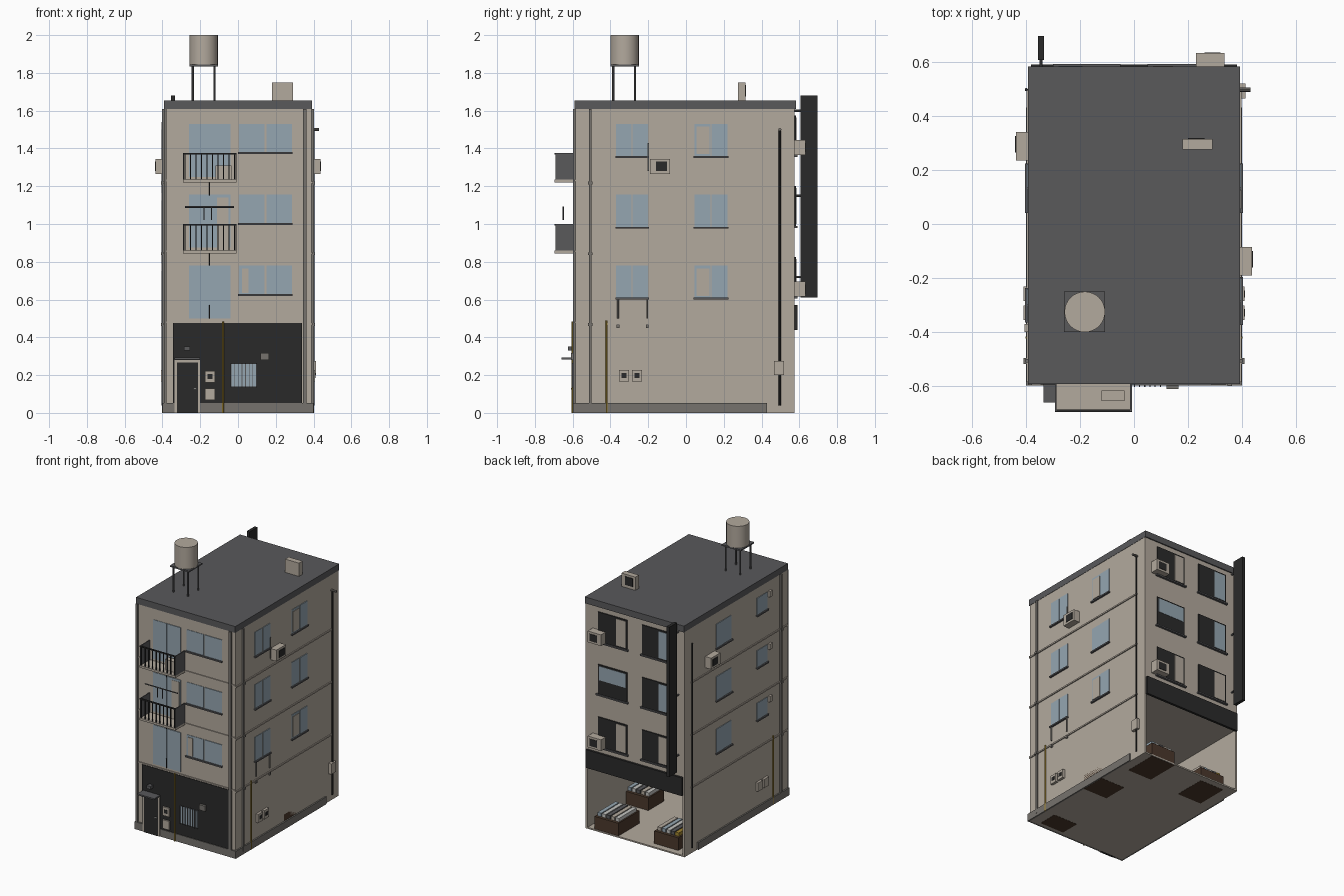
import bpy
import bmesh
import math
from mathutils import Vector

if "Cube" in bpy.data.objects:
    bpy.data.objects.remove(bpy.data.objects["Cube"], do_unlink=True)


def material(name, red, green, blue):
    mat = bpy.data.materials.new(name)
    mat.use_nodes = True
    mat.diffuse_color = (red, green, blue, 1)
    mat.node_tree.nodes["Principled BSDF"].inputs["Base Color"].default_value = (red, green, blue, 1)
    return mat


BEIGE = material("wall_beige", .45, .40, .34)
SLATE = material("roof_slate", .10, .10, .105)
BLACK = material("charcoal", .023, .023, .023)
GREY = material("plinth_grey", .18, .17, .155)
GLASS = material("glass_blue", .30, .38, .44)
BROWN = material("crate_brown", .07, .04, .025)
YELLOW = material("gas_pipe_yellow", .35, .23, .03)
WHITE = material("goods_white", .55, .55, .53)

# Half width and the front and back wall planes
SIDE, FRONT, BACK = .39, -.585, .575
FLOORS = (0, .375, .75)


def finish(name, bm, mat):
    mesh = bpy.data.meshes.new(name)
    bm.to_mesh(mesh)
    bm.free()
    mesh.materials.append(mat)
    obj = bpy.data.objects.new(name, mesh)
    bpy.context.collection.objects.link(obj)
    return obj


def box(name, xs, ys, zs, mat):
    bm = bmesh.new()
    bmesh.ops.create_cube(bm, size=1)
    for v in bm.verts:
        v.co = [sum(r) / 2 + c * abs(r[1] - r[0]) for r, c in zip((xs, ys, zs), v.co)]
    return finish(name, bm, mat)


def pipe(name, start, end, radius, mat, sides=8):
    start, end = Vector(start), Vector(end)
    bm = bmesh.new()
    bmesh.ops.create_cone(bm, cap_ends=True, segments=sides, radius1=radius,
                          radius2=radius, depth=(end - start).length)
    obj = finish(name, bm, mat)
    obj.location = (start + end) / 2
    obj.rotation_euler = (end - start).to_track_quat("Z", "Y").to_euler()
    return obj


def on_wall(name, wall, us, zs, mat, out=.006, start=-.002):
    """Block standing out from a wall; us runs along it, out is how far it sticks out."""
    if wall in ("front", "back"):
        plane, sign = (FRONT, -1) if wall == "front" else (BACK, 1)
        return box(name, us, (plane + sign * start, plane + sign * out), zs, mat)
    sign = 1 if wall == "right" else -1
    return box(name, (sign * (SIDE + start), sign * (SIDE + out)), us, zs, mat)


def window(name, wall, us, zs, gap=.003):
    """Two sliding panes and a sill."""
    mid = sum(us) / 2
    on_wall(name + "_pane", wall, (us[0], mid - gap), zs, GLASS, .003)
    on_wall(name + "_pane", wall, (mid + gap, us[1]), zs, GLASS, .005)
    on_wall(name + "_sill", wall, (us[0] - .004, us[1] + .004), (zs[0] - .01, zs[0]), SLATE, .013)


def air_unit(name, wall, u, z, width=.105, out=.047):
    on_wall(name + "_body", wall, (u, u + width), (z, z + .08), BEIGE, out)
    on_wall(name + "_fan", wall, (u + .03, u + .09), (z + .015, z + .065), BLACK, out + .003, out - .002)


# Building shell with the open shop at the back
box("upper_storeys", (-SIDE, SIDE), (FRONT, BACK), (.45, 1.61), BEIGE)
for s in (-1, 1):
    box("shop_side_wall", (s * SIDE, s * (SIDE - .015)), (FRONT, BACK), (0, .45), BEIGE)
box("shop_front_wall", (-SIDE, SIDE), (FRONT, FRONT + .02), (0, .45), BEIGE)
box("shop_floor", (-SIDE, SIDE), (FRONT, BACK), (0, .01), BEIGE)
box("roof_slab", (-SIDE - .002, SIDE + .002), (FRONT - .006, BACK + .008), (1.61, 1.655), SLATE)

# Plinth and storey bands
on_wall("plinth_front", "front", (-.4, .4), (0, .053), GREY, .012)
for wall in ("left", "right"):
    on_wall("plinth_side", wall, (FRONT - .01, .43), (0, .053), GREY, .01)
for f in FLOORS:
    for wall in ("left", "right"):
        on_wall("storey_band", wall, (FRONT, .5), (f + .465, f + .475), BEIGE, .007)
    on_wall("storey_band", "front", (-SIDE, SIDE), (f + .476, f + .485), BEIGE, .006)

# Windows on every storey
for f in FLOORS:
    low, high = f + .61, f + .78
    window("front_window", "front", (.005, .285), (f + .63, high), .005)
    on_wall("balcony_door", "front", (-.26, -.152), (f + .5, high), GLASS, .003)
    on_wall("balcony_door", "front", (-.15, -.04), (f + .5, high), GLASS, .005)
    for wall in ("left", "right"):
        window("side_window", wall, (.045, .22), (low, high))
    window("side_window", "right", (-.37, -.2), (low, high))
    window("small_window", "left", (-.36, -.24), (f + .67, f + .79))
    on_wall("vent_cap", "left", (-.4, -.37), (f + .75, f + .79), BEIGE, .015)
for f in FLOORS[::2]:
    on_wall("curtain", "right", (.055, .125), (f + .62, f + .765), BEIGE, .007)
on_wall("curtain", "front", (.02, .055), (.635, .765), BEIGE, .007)
on_wall("curtain", "front", (-.11, -.05), (.875, 1.14), BEIGE, .007)

# Back windows: dark frames with mixed panes
for row, f in enumerate(FLOORS):
    low, high = f + .615, f + .825
    for s in (-1, 1):
        left, right = sorted((s * .06, s * .29))
        on_wall("back_window", "back", (left, right), (low, high), BLACK, .007)
        on_wall("back_sill", "back", (left - .01, right + .01), (low - .01, low), SLATE, .016)
        if s > 0 and row == 1:
            on_wall("back_glass", "back", (left + .01, right - .01), (low + .1, high - .01), GLASS, .009)
        elif s > 0:
            on_wall("back_curtain", "back", (left + .01, left + .085), (low + .01, high - .01), BEIGE, .009)
        else:
            pane = GLASS if row else BEIGE
            on_wall("back_glass", "back", (left + .01, left + .1), (low + .01, high - .01), pane, .009)

# Shop fascia and tall blade sign
on_wall("shop_fascia", "back", (-.38, .38), (.44, .57), BLACK, .015)
box("blade_sign", (-.355, -.333), (.607, .695), (.61, 1.68), BLACK)
for z in (.72, 1.15, 1.6):
    pipe("sign_bracket", (-.344, BACK, z), (-.344, .62, z), .006, SLATE)

# Air conditioners
for z in (.615, 1.365):
    air_unit("back_air_unit", "back", .23, z, out=.057)
air_unit("right_air_unit", "right", -.19, 1.265)
air_unit("left_air_unit", "left", .235, 1.265)
pipe("coolant_pipe", (.396, -.2, 1.28), (.396, -.2, 1.43), .004, GREY)
box("roof_air_unit", (.18, .29), (.275, .315), (1.655, 1.75), BEIGE)
box("roof_air_fan", (.2, .26), (.314, .318), (1.675, 1.735), BLACK)

# Balconies
for z in (.845, 1.22):
    top, outer = z + .155, -.692
    box("balcony_slab", (-.292, -.008), (outer - .004, FRONT), (z, z + .015), BEIGE)
    for x in (-.289, -.011):
        box("balcony_side", (x - .003, x + .003), (outer, FRONT), (z + .015, top), SLATE)
    box("balcony_rail", (-.292, -.008), (outer - .003, outer + .006), (top - .008, top), BLACK)
    for i in range(10):
        x = -.28 + i * .029
        box("balcony_bar", (x - .003, x + .003), (outer, outer + .005), (z + .01, top), BLACK)
box("balcony_air_unit", (-.12, -.035), (-.655, -.615), (1.235, 1.31), BEIGE)
pipe("laundry_pole", (-.28, -.65, 1.09), (-.02, -.65, 1.09), .004, SLATE)
for x in (-.18, -.14):
    pipe("laundry_hanger", (x, -.65, 1.02), (x, -.65, 1.09), .003, SLATE)
for z in (.5, .78, 1.15):
    pipe("balcony_drain", (-.15, -.595, z), (-.15, -.595, z + .07), .003, BLACK)

# Street front: dark cladding, door, canopy, lamp, barred window
on_wall("front_cladding", "front", (-.345, .34), (.053, .475), BLACK, .008)
on_wall("door_frame", "front", (-.335, -.2), (0, .28), BEIGE, .014)
on_wall("door_leaf", "front", (-.323, -.212), (0, .268), BLACK, .017)
on_wall("door_handle", "front", (-.235, -.22), (.125, .133), WHITE, .025)
on_wall("door_canopy", "front", (-.335, -.2), (.283, .293), SLATE, .075)
on_wall("door_lamp", "front", (-.285, -.255), (.33, .352), SLATE, .04)
on_wall("barred_window", "front", (-.04, .1), (.14, .26), GLASS, .012)
for i in range(8):
    x = -.037 + i * .0192
    on_wall("window_bar", "front", (x - .002, x + .002), (.135, .265), SLATE, .018)
on_wall("wall_vent", "front", (.12, .165), (.28, .318), GREY, .025)

# Meter boxes
for wall, u, z in (("front", -.175, .16), ("front", -.175, .067), ("right", -.355, .165), ("right", -.285, .165)):
    on_wall("meter_box", wall, (u, u + .053), (z, z + .062), BEIGE, .018)
    if z > .1:
        on_wall("meter_dial", wall, (u + .013, u + .04), (z + .02, z + .045), BLACK, .02)
for u in (-.355, -.285):
    on_wall("meter_box", "left", (u, u + .053), (.165, .227), BEIGE, .018)

# Gas pipes and downspouts
pipe("front_gas_pipe", (-.08, -.6, 0), (-.08, -.6, .485), .005, YELLOW)
for s in (-1, 1):
    pipe("side_gas_pipe", (s * .397, -.42, 0), (s * .397, -.42, .49), .005, YELLOW)
    on_wall("side_downspout", "right" if s > 0 else "left", (-.513, -.5), (.02, 1.61), GREY, .012)
    pipe("rear_drain", (s * .398, .497, .04), (s * .398, .497, 1.5), .006, BLACK)
    for f in FLOORS:
        on_wall("downspout_clip", "right" if s > 0 else "left", (-.518, -.495), (f + .46, f + .475), GREY, .018)
on_wall("front_downspout", "front", (.345, .363), (.02, 1.61), GREY, .014)
on_wall("front_corner_pipe", "front", (-.392, -.378), (.02, 1.61), GREY, .01)
on_wall("drain_box", "right", (.465, .52), (.2, .275), BEIGE, .022)
pipe("drain_spout", (.39, .497, 1.5), (.43, .497, 1.5), .008, GREY)
for y in (-.36, -.205):
    pipe("sill_bracket", (.396, y, .5), (.396, y, .6), .005, GREY)
    on_wall("bracket_foot", "right", (y - .007, y + .007), (.45, .47), GREY, .01)

# Shop crates with rows of goods
for x, y, depth in ((.135, .33, .24), (-.31, .3, .23), (.2, -.04, .18), (.13, -.56, .14)):
    box("shop_crate", (x, x + .19), (y, y + depth), (-.001, .1), BROWN)
    goods = (WHITE, BEIGE, SLATE, WHITE, GLASS) if x > 0 else (YELLOW, SLATE, WHITE, GLASS, BEIGE)
    for i, mat in enumerate(goods):
        left = x + .01 + i * .035
        box("goods_row", (left, left + .028), (y + .02, y + depth - .02), (.1, .125), mat)

# Roof water tank on a stand
for x in (-.24, -.125):
    for y in (-.385, -.27):
        pipe("tank_leg", (x, y, 1.65), (x, y, 1.84), .006, SLATE)
box("tank_platform", (-.258, -.107), (-.4, -.25), (1.835, 1.845), SLATE)
tank = pipe("water_tank", (-.182, -.325, 1.845), (-.182, -.325, 2), .075, BEIGE, 32)
bpy.context.view_layer.objects.active = tank
tank.select_set(True)
bpy.ops.object.shade_smooth_by_angle(angle=math.radians(40))
